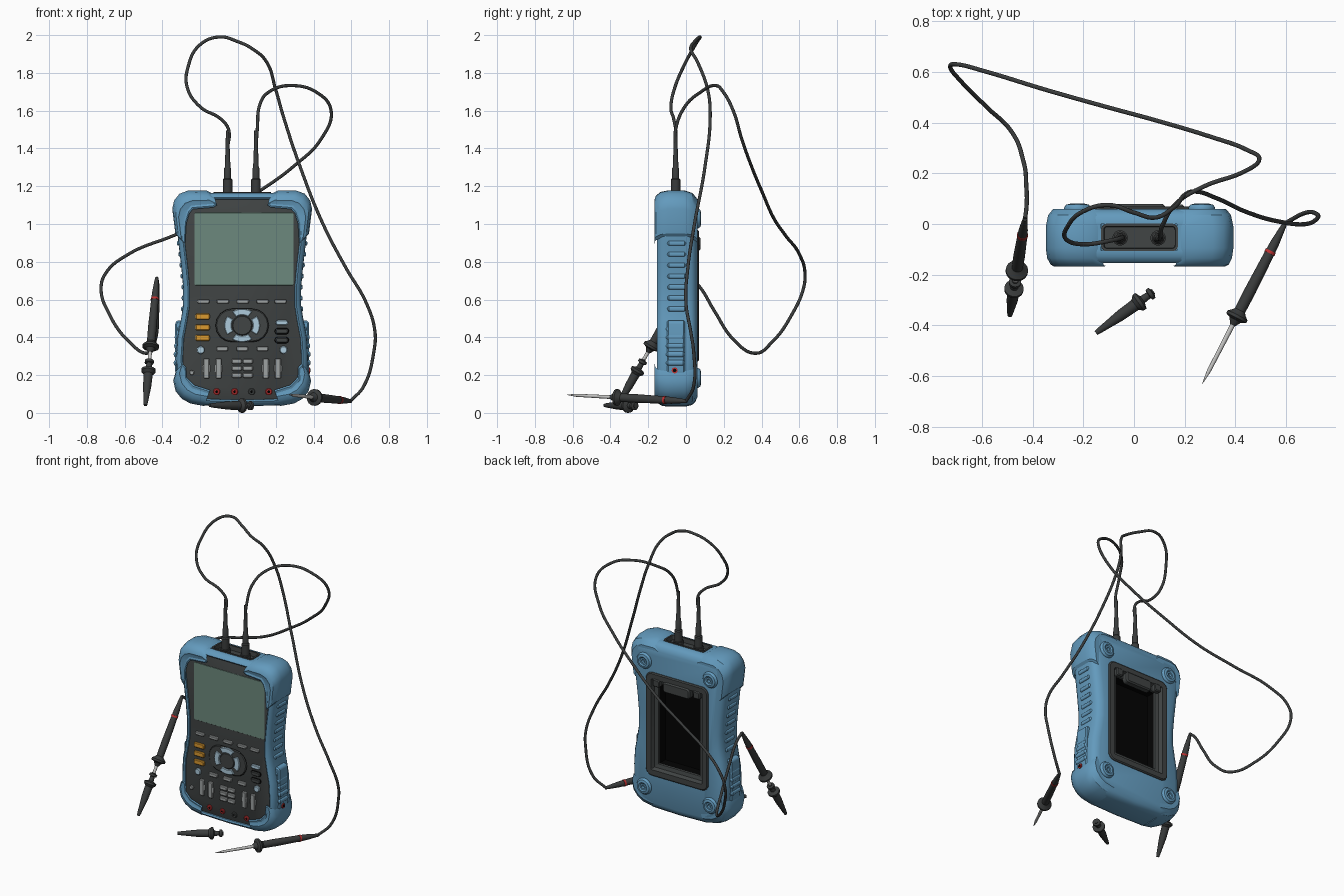
import bpy, bmesh, math
from mathutils import Vector

if "Cube" in bpy.data.objects:
    bpy.data.objects.remove(bpy.data.objects["Cube"])

def mat(name, r, g, b):
    m = bpy.data.materials.new(name)
    m.diffuse_color = (r, g, b, 1)
    m.use_nodes = True
    m.node_tree.nodes["Principled BSDF"].inputs["Base Color"].default_value = m.diffuse_color
    return m

BLUE = mat("blue rubber", .125, .325, .51)
DARK = mat("dark panel", .052, .058, .058)
SCREEN = mat("screen green", .15, .25, .205)
ORANGE = mat("orange", .70, .32, .03)
PALE = mat("pale blue", .42, .60, .72)
GREY = mat("button grey", .34, .36, .36)
CABLE = mat("cable charcoal", .042, .045, .045)
BLACK = mat("black", .001, .001, .001)
RED = mat("red", .50, .03, .03)
SILVER = mat("silver", .56, .56, .55)
C = 0.022                                   # centre line of the meter

# ---------- helpers ----------
def loft(name, rings, m, start=True, end=True):
    bm = bmesh.new()
    vs = [[bm.verts.new(p) for p in r] for r in rings]
    n = len(rings[0])
    for a, b in zip(vs, vs[1:]):
        for i in range(n):
            bm.faces.new((a[i], a[(i + 1) % n], b[(i + 1) % n], b[i]))
    if start:
        bm.faces.new(vs[0][::-1])
    if end:
        bm.faces.new(vs[-1])
    bmesh.ops.recalc_face_normals(bm, faces=bm.faces)
    me = bpy.data.meshes.new(name)
    bm.to_mesh(me)
    bm.free()
    me.materials.append(m)
    ob = bpy.data.objects.new(name, me)
    bpy.context.collection.objects.link(ob)
    return ob

def inset(pts, d):
    n = len(pts)
    area = sum(pts[i][0] * pts[(i + 1) % n][1] - pts[(i + 1) % n][0] * pts[i][1] for i in range(n))
    s = 1 if area > 0 else -1
    out = []
    for i in range(n):
        p, q, r = (Vector(pts[k % n]) for k in (i - 1, i, i + 1))
        a, b = (q - p).normalized(), (r - q).normalized()
        nrm = Vector((-a.y - b.y, a.x + b.x)).normalized()
        out.append(q + nrm * d * s / max(.5, nrm.dot(Vector((-a.y, a.x)))))
    return out

def xz(pts, steps):                          # rings in the xz plane from (inset, y)
    return [[(p[0], y, p[1]) for p in inset(pts, d)] for d, y in steps]

def prism(name, pts, y0, y1, m, bev=.004, both=False):
    back = [(0, y1 - bev), (bev, y1)] if both else [(0, y1)]
    return loft(name, xz(pts, [(bev, y0), (0, y0 + bev)] + back), m)

def rr(cx, cz, w, h, r, k=4):                # rounded rectangle outline
    out = []
    for q, (sx, sz) in enumerate(((1, 1), (-1, 1), (-1, -1), (1, -1))):
        for i in range(k + 1):
            a = math.pi / 2 * (q + i / k)
            out.append((cx + sx * (w / 2 - r) + r * math.cos(a), cz + sz * (h / 2 - r) + r * math.sin(a)))
    return out

def lathe(name, a, b, prof, m, n=24):        # prof: (distance from a towards b, radius)
    a, b = Vector(a), Vector(b)
    q = (b - a).to_track_quat('Z', 'Y')
    return loft(name, [[a + q @ Vector((r * math.cos(t), r * math.sin(t), d)) for t in
                [2 * math.pi * i / n for i in range(n)]] for d, r in prof], m)

def cut(ob, lo, hi):
    k = loft("cutter", [[(x, y, z) for x, y in ((lo[0], lo[1]), (hi[0], lo[1]), (hi[0], hi[1]), (lo[0], hi[1]))]
                        for z in (lo[2], hi[2])], BLUE)
    md = ob.modifiers.new("cut", 'BOOLEAN')
    md.object, md.operation, md.solver = k, 'DIFFERENCE', 'EXACT'
    bpy.context.view_layer.objects.active = ob
    bpy.ops.object.modifier_apply(modifier="cut")
    bpy.data.objects.remove(k)

# ---------- blue shell ----------
half = [(0, .035), (.2, .04), (.27, .062), (.325, .105), (.346, .17), (.348, .3), (.342, .4), (.325, .49),
        (.312, .57), (.312, .66), (.322, .77), (.335, .88), (.345, .97), (.354, 1.08), (.338, 1.13),
        (.305, 1.158), (.2, 1.165), (0, 1.165)]
outline = [(C + x, z) for x, z in half] + [(C - x, z) for x, z in half[-2:0:-1]]

def half_width(z):
    for (x0, z0), (x1, z1) in zip(half[3:14], half[4:15]):
        if z0 <= z <= z1:
            return x0 + (x1 - x0) * (z - z0) / (z1 - z0)
    return .34

shell = loft("shell", xz(outline, [(.036, -.125), (.033, -.147), (.025, -.153), (.013, -.145), (.003, -.128), (0, -.11),
                                   (0, .005), (.006, .03), (.02, .048), (.05, .06)]), BLUE)
cut(shell, (-.13, -.105, 1.135), (.17, .0, 1.3))
cut(shell, (C - .2, -.04, .31), (C + .2, .2, .93))

# corner bumpers (rounded front and back), side ribs and rear feet
top_b = [(.15, 1.158), (.19, 1.178), (.29, 1.176), (.332, 1.16), (.36, 1.125), (.37, 1.08), (.354, .95),
         (.337, .93), (.33, 1.05), (.312, 1.11), (.29, 1.135), (.17, 1.145)]
low_b = [(.2, .036), (.275, .05), (.32, .075), (.352, .115), (.365, .17), (.352, .22), (.332, .2), (.328, .14),
         (.285, .095), (.19, .065)]
ROUND = ((.895, -.164), (.91, -.168), (.95, -.16), (.985, -.135), (1, -.095), (1, -.01), (.975, .035), (.92, .06))
for s, side in ((1, "right"), (-1, "left")):
    for part, pts in (("top", top_b), ("bottom", low_b)):
        loft(part + "_bumper_" + side, [[(C + s * x * k, y, .6 + (z - .6) * k) for x, z in pts]
                                        for k, y in ROUND], BLUE)
    prism("side_block_" + side, rr(C + s * .332, .345, .045, .29, .02), -.1, -.005, BLUE, .008, True)
    for i in range(5):
        z = .265 + i * .045
        prism("lower_rib_" + side, rr(C + s * (half_width(z) - .002), z, .034, .03, .012), -.105, -.005, BLUE, .01, True)
    for i in range(8):
        z = .55 + i * .058
        prism("upper_rib_" + side, rr(C + s * (half_width(z) - .007), z, .03, .026, .009), -.1, .0, BLUE, .009, True)
    for z in (1.03, .185):
        x = C + s * .245
        lathe("foot_" + side, (x, .03, z), (x, 1, z), [(0, .055), (.035, .053), (.046, .045), (.05, .03),
                                                       (.044, .022), (.044, .012), (.03, .01)], BLUE)
lathe("side_socket", (C + .33, -.06, .225), (1, -.06, .225), [(0, .016), (.03, .016), (.03, .008)], RED, 16)
lathe("side_socket_hole", (C + .33, -.06, .225), (1, -.06, .225), [(0, .009), (.031, .009)], BLACK, 16)

# ---------- front panel ----------
P = .014                                     # panel recess behind the rim
loft("front_panel", xz(outline, [(.028, -.12), (.03, -.150 + P), (.034, -.152 + P)]), DARK)
prism("screen", rr(.032, .868, .525, .385, .008), -.154 + P, -.12, SCREEN, .001)

def button(name, x, z, w, h, m, r=.008, y=-.165):
    prism(name, rr(x, z, w, h, min(r, w * .49, h * .49)), y + P, -.13, m)

for x in (-.183, -.08, .025, .13, .225):
    button("soft_key", x, .59, .066, .022, GREY)
for z in (.51, .453, .397):
    button("orange_key", -.187, z, .075, .032, ORANGE)
button("function_key", .232, .478, .066, .026, PALE, .012)
for z in (.432, .385):
    button("dark_key_rim", .232, z, .076, .034, BLACK, .016, -.156)
    button("dark_key", .232, z, .066, .026, DARK, .012)
for x in (-.083, .022, .13):
    button("row_key", x, .34, .062, .025, GREY)
for x in (-.197, .241):
    button("round_key", x, .333, .042, .042, PALE, .02)
for x in (-.167, -.103, .147, .211):
    button("rocker_key", x, .235, .032, .108, GREY)
    button("rocker_flange", x, .235, .042, .04, GREY, .008, -.16)
for x in (-.007, .052):
    for z in (.273, .236, .199):
        button("middle_key", x, z, .054, .026, GREY)
button("power_key", -.245, .213, .026, .026, GREY, .012)
for x, m in ((-.113, RED), (-.018, RED), (.072, DARK), (.163, RED)):
    button("jack", x, .112, .036, .036, m, .017, -.16)
    button("jack_hole", x, .112, .016, .016, BLACK, .007, -.162)

# direction pad: dark oval, round hub and four pale arcs
button("pad_rim", C, .463, .285, .18, BLACK, .088, -.1545)
button("pad_plate", C, .463, .278, .173, DARK, .086, -.158)
button("pad_hub", C, .463, .105, .105, DARK, .05, -.163)
for q in range(4):
    a = [math.radians(q * 90 - 34 + 68 / 6 * i) for i in range(7)]
    prism("pad_arc", [(C + .094 * math.cos(t), .463 + .088 * math.sin(t)) for t in a] +
          [(C + .057 * math.cos(t), .463 + .055 * math.sin(t)) for t in a[::-1]], -.167 + P, -.13, PALE, .003)

# ---------- back: stand frame with deep black well ----------
frame = rr(C, .62, .47, .70, .05)
loft("back_frame", xz(frame, [(0, .045), (.003, .064), (.01, .07), (.045, .07), (.055, .045), (.08, .04),
                              (.082, .03)]), DARK, False, False)
loft("back_well", xz(frame, [(.082, .031), (.082, -.03)]), BLACK, False)
prism("stand_hinge", rr(C, .895, .2, .07, .02), .03, .078, DARK, .008, True)
for s in (-1, 1):
    prism("stand_clip", rr(C + s * .15, .905, .05, .05, .012), .04, .076, DARK, .006, True)

# ---------- top: connector tray and plugs ----------
tray = rr(C, -.053, .298, .103, .02)
loft("connector_tray", [[(p[0], p[1], z) for p in inset(tray, d)] for d, z in
                        ((-.003, 1.13), (-.003, 1.17), (.008, 1.17), (.01, 1.14))], DARK)
for x, side in ((-.055, "left"), (.095, "right")):
    lathe("plug_" + side, (x, -.055, 1.135), (x, -.055, 2), [(0, .03), (.03, .03), (.032, .025), (.1, .025),
          (.107, .019), (.16, .018), (.165, .015), (.27, .011), (.36, .009)], CABLE)

# ---------- cables ----------
def cable(name, pts):
    cu = bpy.data.curves.new(name, 'CURVE')
    cu.dimensions, cu.bevel_depth, cu.bevel_resolution = '3D', .0085, 6
    cu.resolution_u, cu.use_fill_caps = 10, True
    sp = cu.splines.new('BEZIER')
    sp.bezier_points.add(len(pts) - 1)
    for b, p in zip(sp.bezier_points, pts):
        b.co, b.handle_left_type, b.handle_right_type = p, 'AUTO', 'AUTO'
    cu.materials.append(CABLE)
    ob = bpy.data.objects.new(name, cu)
    bpy.context.collection.objects.link(ob)
    bpy.ops.object.select_all(action='DESELECT')
    ob.select_set(True)
    bpy.context.view_layer.objects.active = ob
    bpy.ops.object.convert(target='MESH')

cable("right_probe_cable", [(-.055, -.055, 1.4), (-.05, -.055, 1.5), (-.09, -.065, 1.555), (-.2, -.08, 1.62),
    (-.268, -.06, 1.72), (-.262, -.01, 1.84), (-.2, .05, 1.95), (-.1, .075, 1.99), (.0, .045, 1.965),
    (.08, .025, 1.925), (.15, .06, 1.86), (.2, .115, 1.71), (.24, .128, 1.57), (.33, .1, 1.30), (.45, .045, 1.0),
    (.57, .01, .77), (.68, .0, .58), (.725, .025, .43), (.72, .04, .33), (.665, .04, .14), (.592, .0, .06)])
cable("left_probe_cable", [(.095, -.055, 1.4), (.102, -.055, 1.5), (.115, .0, 1.63), (.165, .08, 1.7),
    (.28, .15, 1.733), (.42, .2, 1.695), (.493, .25, 1.6), (.44, .295, 1.45), (.3, .345, 1.31), (.1, .405, 1.165),
    (-.12, .465, 1.03), (-.35, .53, .935), (-.58, .6, .84), (-.7, .63, .74), (-.725, .622, .66),
    (-.68, .56, .52), (-.58, .46, .38), (-.48, .36, .316), (-.437, .25, .39), (-.425, .15, .54),
    (-.424, .07, .67), (-.43, .02, .715)])

# ---------- probes and hook caps ----------
def probe(side, tail, tip):
    lathe("probe_handle_" + side, tail, tip, [(0, .009), (.09, .018), (.15, .02), (.3, .023), (.39, .022),
          (.4, .03), (.412, .044), (.424, .044), (.432, .025), (.45, .014), (.455, .011)], CABLE)
    lathe("probe_ring_" + side, tail, tip, [(.125, .0195), (.125, .0215), (.137, .022), (.137, .0195)], RED)
    lathe("probe_needle_" + side, tail, tip, [(.44, .01), (.66, .008), (.715, .001)], SILVER, 16)

def cap(side, tip, end):
    lathe("hook_cap_" + side, tip, end, [(0, .009), (.02, .012), (.12, .022), (.19, .024), (.205, .038), (.218, .038),
          (.226, .016), (.255, .014), (.258, .024), (.272, .024), (.276, .012), (.28, .012)], CABLE)

probe("right", (.597, .005, .062), (.268, -.633, .096))
probe("left", (-.43, .02, .715), (-.49, -.36, .04))
cap("left", (-.49, -.36, .04), (-.43, .02, .715))
cap("loose", (-.15, -.43, .04), (.08, -.265, .038))

# smooth shading with sharp edges kept
bpy.ops.object.select_all(action='SELECT')
bpy.context.view_layer.objects.active = shell
bpy.ops.object.shade_smooth_by_angle(angle=math.radians(32))
